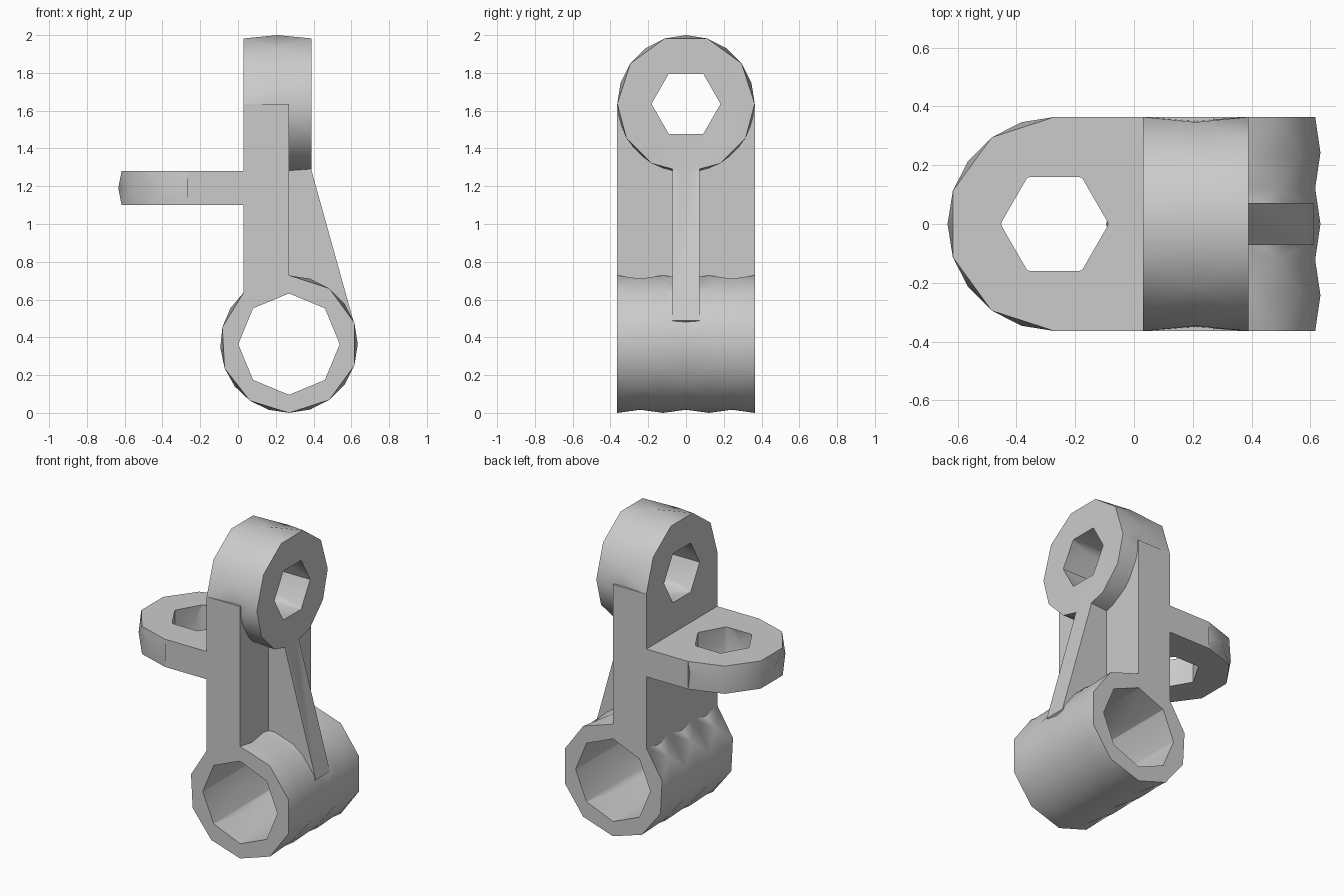
import bpy, bmesh
from math import cos, sin, radians
from mathutils import Vector

cube = bpy.data.objects.get("Cube")
if cube:
    bpy.data.objects.remove(cube, do_unlink=True)

R = 0.364           # outer radius of every lug, also half the depth
HOLE = 0.182        # small bolt hole radius
BACK, FACE, BOSS_FACE = 0.03, 0.27, 0.39
TUBE = (0.27, R)            # x, z
BOSS = (0.0, 2.0 - R)       # y, z
LUG = (-0.27, 0.0)          # x, y
SHELF_LOW, SHELF_TOP = 1.10, 1.28


def place(axis, u, v, w):
    """Put plane coordinates u, v at distance w along an axis."""
    return Vector({"x": (w, u, v), "y": (u, w, v), "z": (u, v, w)}[axis])


def arc(start, end, steps):
    return [start + (end - start) * i / steps for i in range(steps)]


def finish(bm, name):
    bmesh.ops.recalc_face_normals(bm, faces=bm.faces)
    mesh = bpy.data.meshes.new(name)
    bm.to_mesh(mesh)
    bm.free()
    obj = bpy.data.objects.new(name, mesh)
    bpy.context.collection.objects.link(obj)
    return obj


def ring(bm, axis, centre, radius, angles, w):
    return [bm.verts.new(place(axis, centre[0] + radius * cos(radians(a)),
                               centre[1] + radius * sin(radians(a)), w))
            for a in angles]


def drum(name, axis, centre, angles, low, high, bands):
    """Faceted cylinder whose rings alternate by half a step."""
    bm = bmesh.new()
    n = len(angles)
    closed = angles + [angles[0] + 360]
    mids = [(closed[i] + closed[i + 1]) / 2 for i in range(n)]
    rings = [ring(bm, axis, centre, R, mids if k % 2 else angles,
                  low + (high - low) * k / bands) for k in range(bands + 1)]
    for k in range(bands):
        a, m = (rings[k + 1], rings[k]) if k % 2 else (rings[k], rings[k + 1])
        for i in range(n):
            j = (i + 1) % n
            bm.faces.new((a[i], a[j], m[i]))
            bm.faces.new((m[i], m[j], a[j]))
    bm.faces.new(rings[0])
    bm.faces.new(rings[-1])
    return finish(bm, name)


def prism(name, axis, outline, low, high):
    bm = bmesh.new()
    a, b = [[bm.verts.new(place(axis, u, v, w)) for u, v in outline]
            for w in (low, high)]
    bm.faces.new(a)
    bm.faces.new(b)
    for i in range(len(a)):
        j = (i + 1) % len(a)
        bm.faces.new((a[i], a[j], b[j], b[i]))
    return finish(bm, name)


def bore(name, axis, centre, radius, sides, mid_angles, low, high):
    """Hole cutter with few sides at the ends and more in the middle."""
    bm = bmesh.new()
    for w in (low - 0.01, high + 0.01):
        ring(bm, axis, centre, radius, arc(0, 360, sides), w)
    ring(bm, axis, centre, radius, mid_angles, (low + high) / 2)
    bmesh.ops.convex_hull(bm, input=bm.verts[:])
    loose = [v for v in bm.verts if not v.link_faces]
    bmesh.ops.delete(bm, geom=loose, context="VERTS")
    obj = finish(bm, name)
    obj.hide_render = True
    return obj


# Upright plate, the body everything joins to
bracket = prism("bracket", "y", [(BACK, 0.6), (FACE, 0.68),
                                 (FACE, BOSS[1]), (BACK, BOSS[1])], -R, R)

solids = [
    # Bottom tube running front to back
    drum("tube", "y", TUBE, arc(90, -90, 5) + arc(-90, -229, 4) + [-229],
         -R, R, 6),
    # Round boss at the top
    drum("boss", "x", BOSS, arc(0, 180, 5) + arc(180, 360, 6),
         BACK, BOSS_FACE, 2),
    # Side lug with a rounded end
    drum("lug_end", "z", LUG, arc(90, 450, 10), SHELF_LOW, SHELF_TOP, 2),
    prism("lug_arm", "z", [(LUG[0], -R), (0.1, -R), (0.1, R), (LUG[0], R)],
          SHELF_LOW, SHELF_TOP),
    # Sloping stiffener rib between boss and tube
    prism("rib", "y", [(0.2, 1.4), (0.38, 1.4), (BOSS_FACE, 1.28), (0.61, 0.49),
                       (0.58, 0.47), (0.45, 0.64), (0.2, 0.69)], -0.072, 0.072),
]
bores = [
    bore("tube_bore", "y", TUBE, 0.268, 8, arc(18, 378, 10), -R, R),
    bore("boss_bore", "x", BOSS, HOLE, 6, arc(0, 360, 8), BACK, BOSS_FACE),
    bore("lug_bore", "z", LUG, HOLE, 6, arc(0, 360, 8), SHELF_LOW, SHELF_TOP),
]

# Fuse the solids into one casting, then drill it
bpy.ops.object.select_all(action="DESELECT")
bpy.context.view_layer.objects.active = bracket
bracket.select_set(True)
for operation, parts in (("UNION", solids), ("DIFFERENCE", bores)):
    for part in parts:
        mod = bracket.modifiers.new(part.name, "BOOLEAN")
        mod.operation = operation
        mod.solver = "EXACT"
        mod.object = part
        bpy.ops.object.modifier_apply(modifier=mod.name)
        bpy.data.objects.remove(part, do_unlink=True)

# Plain grey metal
grey = bpy.data.materials.new("grey_metal")
grey.use_nodes = True
colour = (0.6, 0.6, 0.6, 1.0)
grey.diffuse_color = colour
grey.node_tree.nodes["Principled BSDF"].inputs["Base Color"].default_value = colour
bracket.data.materials.clear()
bracket.data.materials.append(grey)
for face in bracket.data.polygons:
    face.material_index = 0

# Soft facets with crisp edges
bpy.ops.object.shade_smooth_by_angle(angle=radians(40))
weighted = bracket.modifiers.new("weighted_normals", "WEIGHTED_NORMAL")
weighted.keep_sharp = True
